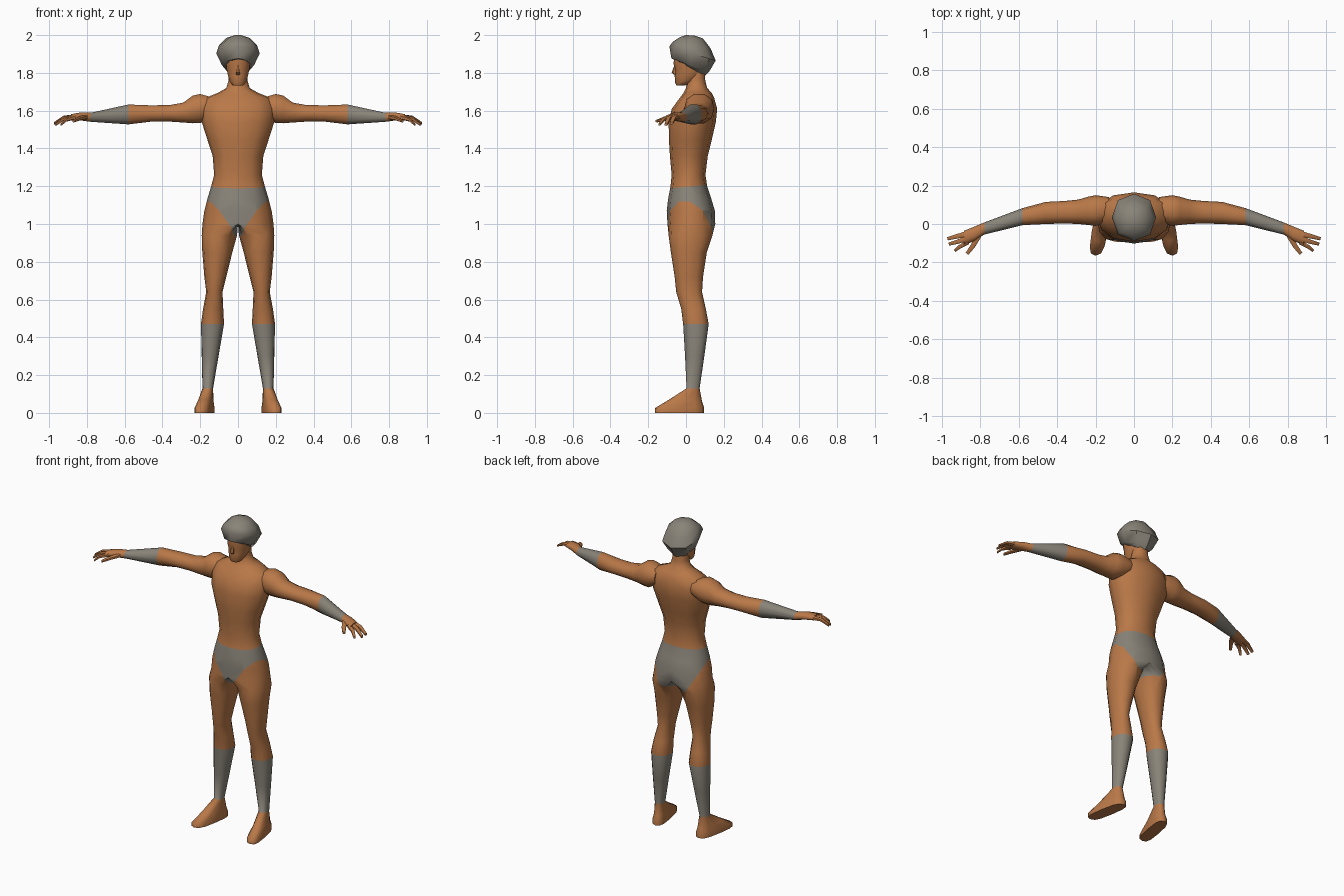
import bpy, bmesh
from math import sin, cos, pi
from mathutils import Vector as V

cube = bpy.data.objects.get("Cube")
if cube:
    bpy.data.objects.remove(cube, do_unlink=True)


def material(name, colour):
    m = bpy.data.materials.new(name)
    m.use_nodes = True
    m.diffuse_color = (*colour, 1)
    m.node_tree.nodes["Principled BSDF"].inputs["Base Color"].default_value = (*colour, 1)
    return m


MATS = [material("tan skin", (0.49, 0.19, 0.065)),
        material("warm grey cloth", (0.25, 0.23, 0.19))]
SKIN, CLOTH = 0, 1


def ring(c, u, v, sides, power=0.9):
    """Rounded cross-section around c with half axes u and v, starting at -v."""
    soft = lambda t: (abs(t) ** power) * (1 if t > 0 else -1) if abs(t) > 1e-6 else 0
    angles = [2 * pi * k / sides - pi / 2 for k in range(sides)]
    return [V(c) + V(u) * soft(cos(a)) + V(v) * soft(sin(a)) for a in angles]


def loft(rings, colours=None):
    """Skin a list of point rings; colours lists the bands that are not skin."""
    bm = bmesh.new()
    loops = [[bm.verts.new(p) for p in r] for r in rings]
    n = len(loops[0])
    for i, (a, b) in enumerate(zip(loops, loops[1:])):
        for k in range(n):
            f = bm.faces.new((a[k], a[(k + 1) % n], b[(k + 1) % n], b[k]))
            f.material_index = CLOTH if colours and i in colours else SKIN
    for end in (loops[0], loops[-1]):
        bm.faces.new(end)
    return bm


def finish(name, bm, mirror=False, colour=None, angle=50):
    bmesh.ops.recalc_face_normals(bm, faces=bm.faces[:])
    if colour is not None:
        for f in bm.faces:
            f.material_index = colour
    me = bpy.data.meshes.new(name)
    bm.to_mesh(me)
    bm.free()
    for m in MATS:
        me.materials.append(m)
    ob = bpy.data.objects.new(name, me)
    bpy.context.collection.objects.link(ob)
    bpy.ops.object.select_all(action='DESELECT')
    ob.select_set(True)
    bpy.context.view_layer.objects.active = ob
    bpy.ops.object.shade_smooth_by_angle(angle=angle * pi / 180)
    if mirror:
        mod = ob.modifiers.new("mirror", 'MIRROR')
        mod.use_clip = True
    return ob


# Body: one half from the sole up to the neck, then mirrored
SIDES = 12


def tilted(front, back, half_width, sides=SIDES, power=0.9):
    f, b = V(front), V(back)
    return ring((f + b) / 2, (half_width, 0, 0), (b - f) / 2, sides, power)


def torso_ring(z, hw, front, back):
    mid, depth = (front + back) / 2, (back - front) / 2
    half = SIDES // 2
    pts = []
    for k in range(SIDES):
        a = pi * k / half
        x = hw * sin(a) ** 0.85 if 0 < k < half else 0
        pts.append(V((x, mid - depth * cos(a), z)))
    return pts


foot = [tilted((0.20, -0.165, 0), (0.155, 0.095, 0), 0.042, power=0.65),
        tilted((0.20, -0.165, 0.025), (0.155, 0.095, 0.03), 0.042, power=0.65),
        tilted((0.185, -0.09, 0.07), (0.155, 0.085, 0.06), 0.036, power=0.8)]
# z, inner x, outer x, front y, back y
leg = [(0.13, 0.132, 0.188, 0.003, 0.072), (0.30, 0.103, 0.192, -0.005, 0.097),
       (0.47, 0.074, 0.196, -0.015, 0.12), (0.55, 0.078, 0.185, -0.025, 0.105),
       (0.64, 0.082, 0.168, -0.052, 0.085), (0.72, 0.062, 0.178, -0.06, 0.09),
       (0.85, 0.03, 0.189, -0.08, 0.11), (0.94, 0.005, 0.192, -0.092, 0.14)]
# z, half width, front y, back y
torso = [(1.0, 0.188, -0.098, 0.155), (1.07, 0.178, -0.102, 0.153),
         (1.13, 0.163, -0.095, 0.135), (1.2, 0.142, -0.082, 0.112),
         (1.26, 0.126, -0.076, 0.103), (1.36, 0.134, -0.085, 0.115),
         (1.44, 0.16, -0.09, 0.135), (1.54, 0.192, -0.092, 0.158),
         (1.61, 0.197, -0.075, 0.165), (1.665, 0.18, -0.035, 0.15),
         (1.695, 0.105, -0.012, 0.135), (1.72, 0.062, 0.0, 0.112),
         (1.76, 0.05, 0.005, 0.102), (1.84, 0.05, 0.005, 0.1)]
legs = [tilted(((i + o) / 2, f, z), ((i + o) / 2, b, z), (o - i) / 2)
        for z, i, o, f, b in leg]
body = loft(foot + legs + [torso_ring(*t) for t in torso], colours=(3, 4))
seam = [f for f in body.faces if all(abs(v.co.x) < 1e-5 for v in f.verts)]
bmesh.ops.delete(body, geom=seam, context='FACES')

# Trunks: cut the waistband and leg openings into the hips
WAIST = (V((0, 0, 1.197)), V((0, -0.1, 1)).normalized())
OPENING = (V((0, 0, 0.88)), V((-1.5, 0.5, 1)).normalized())
for point, normal in (WAIST, OPENING):
    hips = [f for f in body.faces if 0.9 < f.calc_center_median().z < 1.3]
    geom = set(hips)
    for f in hips:
        geom.update(f.edges)
        geom.update(f.verts)
    bmesh.ops.bisect_plane(body, geom=list(geom), plane_co=point, plane_no=normal)
for f in body.faces:
    c = f.calc_center_median()
    below_waist = (c - WAIST[0]).dot(WAIST[1]) < 0
    above_opening = (c - OPENING[0]).dot(OPENING[1]) > 0
    if c.z > 0.93 and below_waist and above_opening:
        f.material_index = CLOTH
finish("body", body, mirror=True, angle=60)

# Arms with forearm bands: x, front y, back y, low z, high z
arm = [(0.13, 0.01, 0.14, 1.57, 1.67), (0.20, -0.01, 0.15, 1.53, 1.692),
       (0.24, -0.005, 0.142, 1.53, 1.683), (0.29, 0.0, 0.127, 1.535, 1.645),
       (0.36, 0.003, 0.12, 1.54, 1.632), (0.46, 0.0, 0.115, 1.54, 1.63),
       (0.58, -0.006, 0.083, 1.525, 1.635), (0.78, -0.055, 0.008, 1.54, 1.59),
       (0.83, -0.088, -0.013, 1.547, 1.592), (0.885, -0.11, -0.035, 1.55, 1.582)]
arm_rings = [ring((x, (f + b) / 2, (lo + hi) / 2), (0, 0, (hi - lo) / 2),
                  (0, (b - f) / 2, 0), 10) for x, f, b, lo, hi in arm]
finish("arms", loft(arm_rings, colours=(6,)), mirror=True, angle=60)


# Fingers and thumb: tapered bent tubes
def digit(name, path, width, thick):
    rings = []
    for i, p in enumerate(path):
        d = V(path[min(i + 1, len(path) - 1)]) - V(path[max(i - 1, 0)])
        side = V((-d.y, d.x, 0)).normalized()
        s = 1 - 0.22 * i
        rings.append(ring(p, side * width * s, (0, 0, thick * s), 6))
    finish(name, loft(rings), mirror=True)


digit("index_fingers", [(0.865, -0.095, 1.565), (0.91, -0.12, 1.552), (0.935, -0.14, 1.527)], 0.014, 0.013)
digit("middle_fingers", [(0.865, -0.073, 1.567), (0.92, -0.093, 1.56), (0.965, -0.105, 1.527)], 0.016, 0.014)
digit("outer_fingers", [(0.865, -0.05, 1.567), (0.925, -0.065, 1.562), (0.972, -0.077, 1.533)], 0.017, 0.014)
digit("thumbs", [(0.81, -0.06, 1.565), (0.84, -0.115, 1.558), (0.87, -0.155, 1.545)], 0.018, 0.014)

# Head: front y, front z, back y, back z, half width
head = [(-0.05, 1.733, 0.01, 1.735, 0.03), (-0.058, 1.75, 0.05, 1.76, 0.045),
        (-0.06, 1.785, 0.095, 1.79, 0.056), (-0.058, 1.82, 0.1, 1.82, 0.063),
        (-0.066, 1.85, 0.105, 1.85, 0.066), (-0.062, 1.89, 0.105, 1.89, 0.066)]
finish("head", loft([tilted((0, a, b), (0, c, d), w, 10) for a, b, c, d, w in head]), angle=60)

# Nose: small wedge down the face
nose = [(-0.06, 1.845, 0.006), (-0.076, 1.802, 0.013), (-0.062, 1.79, 0.01)]
finish("nose", loft([tilted((0, y, z), (0, -0.045, z), w, 6) for y, z, w in nose]))

# Cap: puffy, tilted down toward the back
cap = [(-0.06, 1.872, 0.1, 1.785, 0.066), (-0.077, 1.876, 0.122, 1.805, 0.085),
       (-0.088, 1.94, 0.157, 1.865, 0.115), (-0.07, 1.965, 0.13, 1.93, 0.1),
       (-0.035, 1.988, 0.09, 1.982, 0.062), (0.0, 2.0, 0.045, 1.998, 0.02)]
finish("cap", loft([tilted((0, a, b), (0, c, d), w, 8) for a, b, c, d, w in cap]),
       colour=CLOTH, angle=45)
